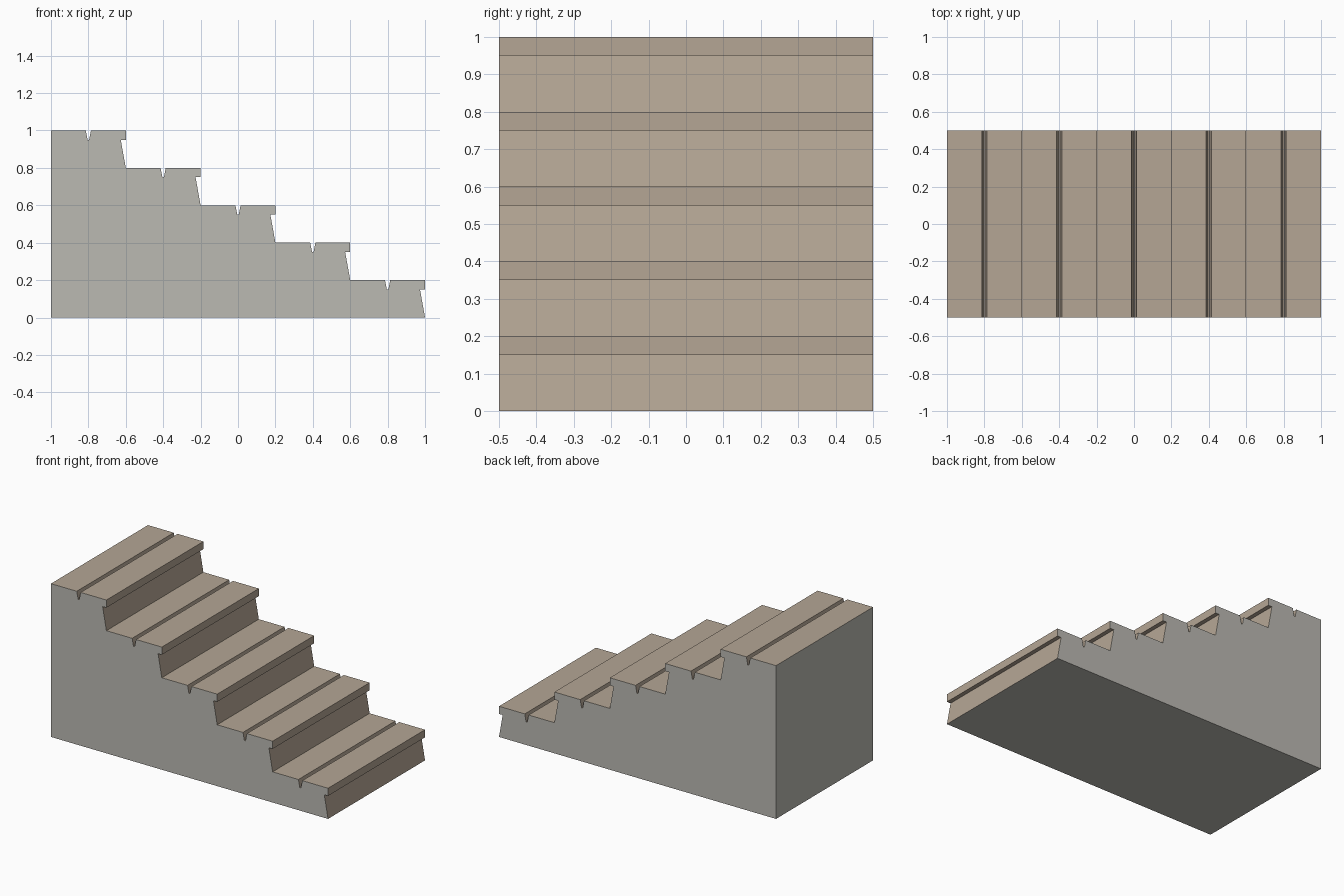
import bpy, bmesh

if "Cube" in bpy.data.objects:
    bpy.data.objects.remove(bpy.data.objects["Cube"])

STEPS, RUN, RISE, HALF = 5, 0.4, 0.2, 0.5


def material(name, rgb):
    m = bpy.data.materials.new(name)
    m.diffuse_color = (*rgb, 1)
    m.use_nodes = True
    m.node_tree.nodes["Principled BSDF"].inputs["Base Color"].default_value = m.diffuse_color
    return m


# Side outline: slanted riser, overhanging nosing and grooved tread per step
profile = [(-1, 0)]
for k in range(STEPS):
    nose, top = 1 - RUN * k, RISE * (k + 1)
    mid = nose - RUN / 2
    profile += [(nose, top - RISE), (nose - 0.027, top - 0.05),
                (nose, top - 0.05), (nose, top),
                (mid + 0.014, top), (mid + 0.004, top - 0.05),
                (mid - 0.004, top - 0.05), (mid - 0.014, top)]
profile.append((-1, RISE * STEPS))

# Extrude the outline across the width of the staircase
bm = bmesh.new()
side = bm.faces.new([bm.verts.new((x, -HALF, z)) for x, z in profile])
ext = bmesh.ops.extrude_face_region(bm, geom=[side])
for v in ext["geom"]:
    if isinstance(v, bmesh.types.BMVert):
        v.co.y = HALF
bmesh.ops.recalc_face_normals(bm, faces=bm.faces)

# Stone on the sides, back and base; tan on every stepped surface
bm.normal_update()
for f in bm.faces:
    c = f.calc_center_median()
    plain = abs(f.normal.y) > 0.5 or c.z < 0.001 or c.x < -0.999
    f.material_index = 0 if plain else 1

mesh = bpy.data.meshes.new("staircase")
bm.to_mesh(mesh)
bm.free()
mesh.materials.append(material("grey stone", (0.50, 0.49, 0.45)))
mesh.materials.append(material("tan tread", (0.46, 0.38, 0.30)))
bpy.context.collection.objects.link(bpy.data.objects.new("staircase", mesh))
